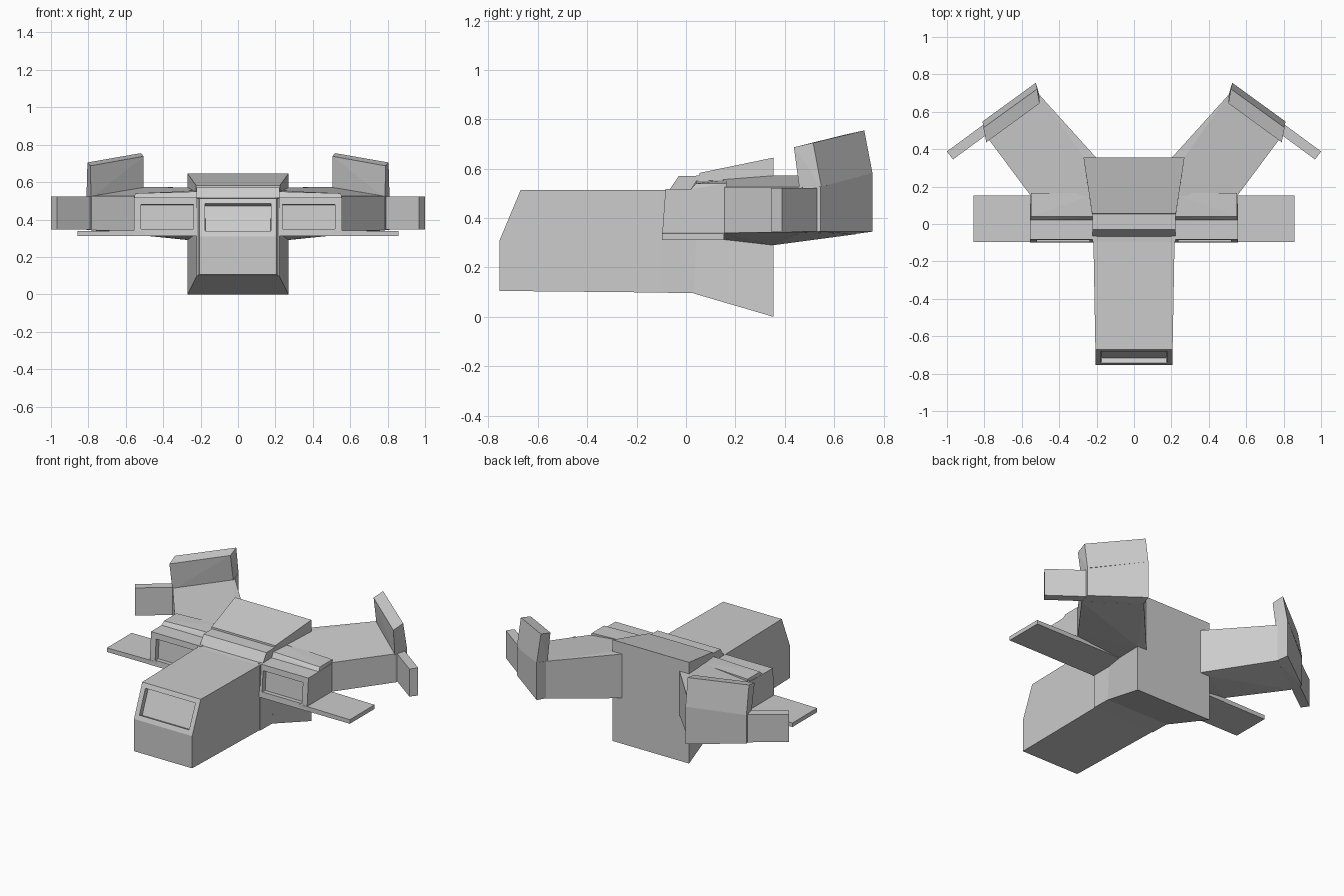
import bpy, bmesh, math
from mathutils import Vector

if "Cube" in bpy.data.objects:
    bpy.data.objects.remove(bpy.data.objects["Cube"])


def hull(name, pts, mirror=False, window=None):
    """Convex flat-sided solid from corner points; window = (direction, margin, depth)."""
    bm = bmesh.new()
    for p in pts:
        bm.verts.new(p)
    res = bmesh.ops.convex_hull(bm, input=bm.verts[:])
    loose = [v for v in bm.verts if not v.link_faces]
    bmesh.ops.delete(bm, geom=loose, context='VERTS')
    bmesh.ops.dissolve_limit(bm, angle_limit=math.radians(2),
                             verts=bm.verts[:], edges=bm.edges[:])
    bmesh.ops.recalc_face_normals(bm, faces=bm.faces[:])
    if window:
        d, margin, depth = window
        d = Vector(d).normalized()
        bm.normal_update()
        face = max(bm.faces, key=lambda f: f.normal.dot(d))
        bmesh.ops.inset_region(bm, faces=[face], thickness=margin, use_even_offset=True)
        bmesh.ops.inset_region(bm, faces=[face], thickness=0.001, depth=-depth)
    me = bpy.data.meshes.new(name)
    bm.to_mesh(me)
    bm.free()
    ob = bpy.data.objects.new(name, me)
    bpy.context.collection.objects.link(ob)
    if mirror:
        m = ob.modifiers.new("mirror", 'MIRROR')
        m.use_mirror_merge = False
    return ob


def both(profile, width):
    """Side profile (y, z) spread to both sides with half width width(y)."""
    return [(s * width(y), y, z) for y, z in profile for s in (-1, 1)]


def span(profile, x0, x1):
    """Side profile (y, z) spread from x0 to x1."""
    return [(x, y, z) for y, z in profile for x in (x0, x1)]


def slab(corners):
    """Plan corners (x, y, z bottom, z top)."""
    return [(x, y, z) for x, y, a, b in corners for z in (a, b)]


# nose cabin with recessed windscreen
hull("nose_cabin",
     both([(-0.755, 0.105), (-0.755, 0.31), (-0.67, 0.513), (-0.05, 0.513), (-0.05, 0.098)],
          lambda y: 0.205 + (y + 0.755) * 0.018),
     window=((0, -0.92, 0.38), 0.03, 0.03))

# middle collar with raised ridge
hull("middle_collar",
     both([(-0.095, 0.098), (-0.095, 0.513), (-0.07, 0.515), (0.06, 0.515), (0.06, 0.095)],
          lambda y: 0.222))
hull("roof_ridge",
     both([(-0.07, 0.51), (-0.03, 0.57), (0.07, 0.572), (0.07, 0.51)], lambda y: 0.222))

# flared rear hull
hull("rear_hull",
     both([(0.03, 0.095), (0.055, 0.583), (0.355, 0.645), (0.355, 0.0)],
          lambda y: 0.222 + max(0, y - 0.04) * 0.152))

# side pods with recessed front windows, and their raised roofs
hull("side_pod",
     span([(-0.098, 0.312), (-0.083, 0.517), (0.155, 0.52), (0.155, 0.312)], 0.2, 0.555),
     mirror=True, window=((0, -1, 0), 0.037, 0.03))
hull("side_pod_roof",
     slab([(0.2, 0.02, 0.5, 0.517), (0.555, 0.02, 0.5, 0.517), (0.2, 0.04, 0.5, 0.55),
           (0.55, 0.04, 0.5, 0.54), (0.55, 0.165, 0.5, 0.54), (0.2, 0.165, 0.5, 0.555)]),
     mirror=True)

# flat stub wings
hull("stub_wing",
     slab([(0.5, -0.097, 0.312, 0.342), (0.857, -0.097, 0.312, 0.338),
           (0.857, 0.152, 0.312, 0.338), (0.5, 0.152, 0.312, 0.342)]), mirror=True)

# swept arms to the tail
hull("tail_arm",
     slab([(0.2, 0.15, 0.31, 0.56), (0.555, 0.155, 0.34, 0.525), (0.79, 0.47, 0.343, 0.525),
           (0.505, 0.69, 0.335, 0.573), (0.265, 0.352, 0.29, 0.572), (0.2, 0.352, 0.29, 0.572)]),
     mirror=True)

# end plates, slanted upper fins and outer fins
hull("end_plate",
     slab([(0.525, 0.755, 0.345, 0.583), (0.81, 0.545, 0.345, 0.527),
           (0.785, 0.46, 0.343, 0.522), (0.503, 0.68, 0.335, 0.57)]), mirror=True)
hull("upper_fin",
     [(0.525, 0.755, 0.583), (0.81, 0.548, 0.527), (0.785, 0.46, 0.515), (0.505, 0.675, 0.56),
      (0.518, 0.722, 0.755), (0.805, 0.515, 0.705), (0.79, 0.437, 0.687), (0.505, 0.645, 0.738)],
     mirror=True)
hull("outer_fin",
     slab([(0.78, 0.55, 0.346, 0.522), (1.0, 0.388, 0.346, 0.522),
           (0.968, 0.345, 0.346, 0.522), (0.75, 0.505, 0.346, 0.522)]), mirror=True)
